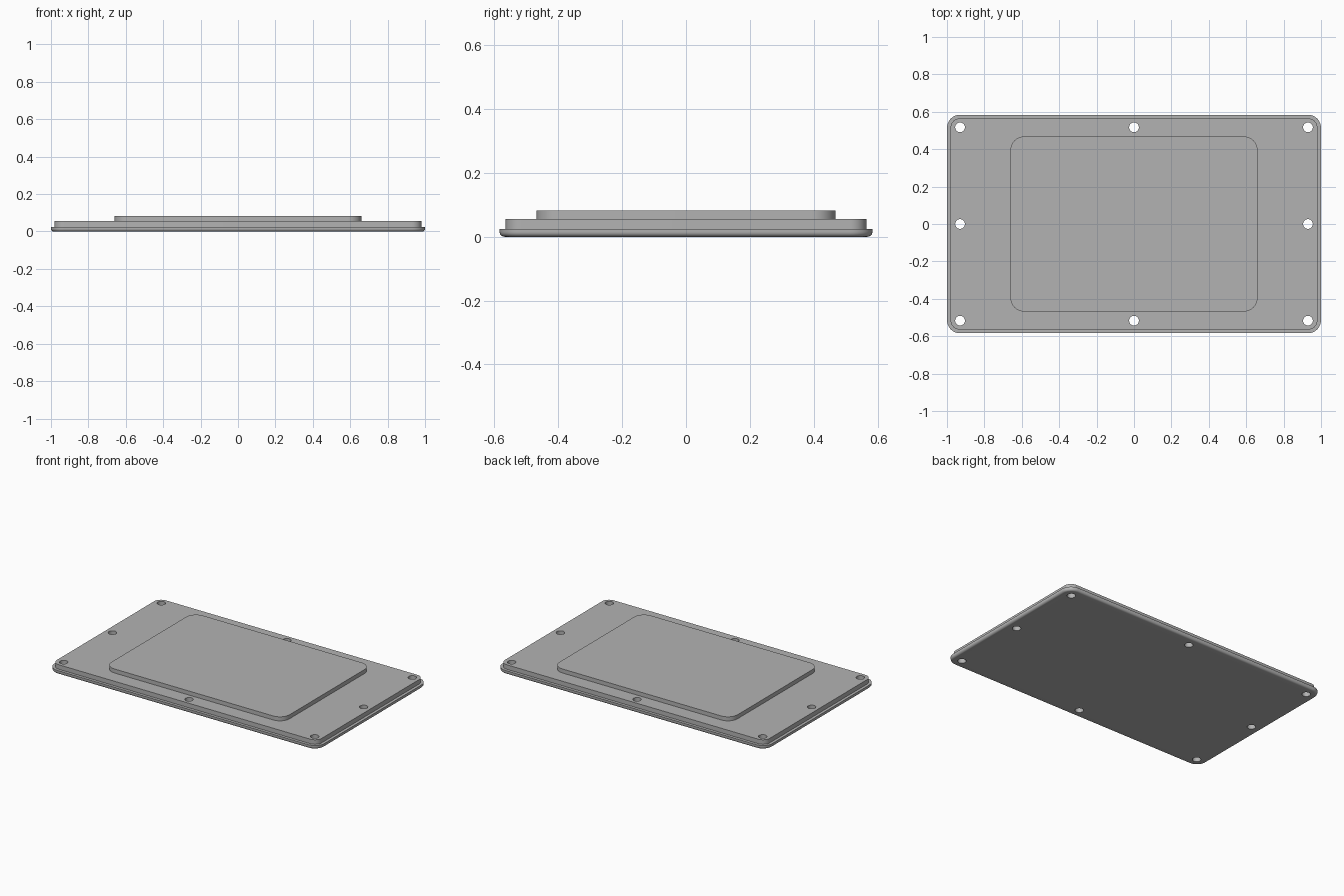
import bpy
import bmesh
from math import cos, sin, pi, radians

default = bpy.data.objects.get("Cube")
if default:
    bpy.data.objects.remove(default, do_unlink=True)

grey = bpy.data.materials.new("plain grey")
grey.use_nodes = True
colour = (0.45, 0.45, 0.45, 1)
grey.diffuse_color = colour
grey.node_tree.nodes["Principled BSDF"].inputs["Base Color"].default_value = colour


def rounded_ring(bm, hx, hy, r, z, steps=10):
    """Rounded rectangle of vertices, counter-clockwise."""
    ring = []
    for quarter, (sx, sy) in enumerate([(1, 1), (-1, 1), (-1, -1), (1, -1)]):
        for i in range(steps + 1):
            a = (quarter + i / steps) * pi / 2
            ring.append(bm.verts.new((sx * (hx - r) + r * cos(a),
                                      sy * (hy - r) + r * sin(a), z)))
    return ring


def loft(name, levels):
    """Closed solid through rounded rectangles, bottom to top."""
    bm = bmesh.new()
    rings = [rounded_ring(bm, *level) for level in levels]
    bm.faces.new(rings[0][::-1])
    bm.faces.new(rings[-1])
    for low, high in zip(rings, rings[1:]):
        for i in range(len(low)):
            j = (i + 1) % len(low)
            bm.faces.new((low[i], low[j], high[j], high[i]))
    mesh = bpy.data.meshes.new(name)
    bm.to_mesh(mesh)
    bm.free()
    obj = bpy.data.objects.new(name, mesh)
    bpy.context.collection.objects.link(obj)
    mesh.materials.append(grey)
    return obj


# Flange with a rounded lower edge, then the step, then the raised panel
HX, HY, R, FILLET = 1.0, 0.584, 0.07, 0.015
levels = []
for i in range(6):
    a = i / 5 * pi / 2
    inset = FILLET * (1 - sin(a))
    levels.append((HX - inset, HY - inset, R - inset, FILLET * (1 - cos(a))))
levels += [
    (HX, HY, R, 0.025),
    (0.981, 0.565, 0.051, 0.025),
    (0.981, 0.565, 0.051, 0.055),
    (0.66, 0.468, 0.072, 0.055),
    (0.66, 0.468, 0.072, 0.082),
]
cover = loft("cover_plate", levels)

# Screw holes around the rim
bm = bmesh.new()
for x in (-0.93, 0, 0.93):
    for y in (-0.517, 0, 0.517):
        if x or y:
            made = bmesh.ops.create_cone(bm, cap_ends=True, segments=32,
                                         radius1=0.026, radius2=0.026, depth=0.4)
            bmesh.ops.translate(bm, verts=made["verts"], vec=(x, y, 0.03))
mesh = bpy.data.meshes.new("hole_cutters")
bm.to_mesh(mesh)
bm.free()
mesh.materials.append(grey)
cutters = bpy.data.objects.new("hole_cutters", mesh)
bpy.context.collection.objects.link(cutters)
cutters.hide_render = True

cut = cover.modifiers.new("screw_holes", "BOOLEAN")
cut.operation = "DIFFERENCE"
cut.solver = "EXACT"
cut.object = cutters

for obj in bpy.context.selected_objects:
    obj.select_set(False)
bpy.context.view_layer.objects.active = cover
cover.select_set(True)
bpy.ops.object.modifier_apply(modifier=cut.name)
bpy.data.objects.remove(cutters, do_unlink=True)
bpy.ops.object.shade_smooth_by_angle(angle=radians(30))
